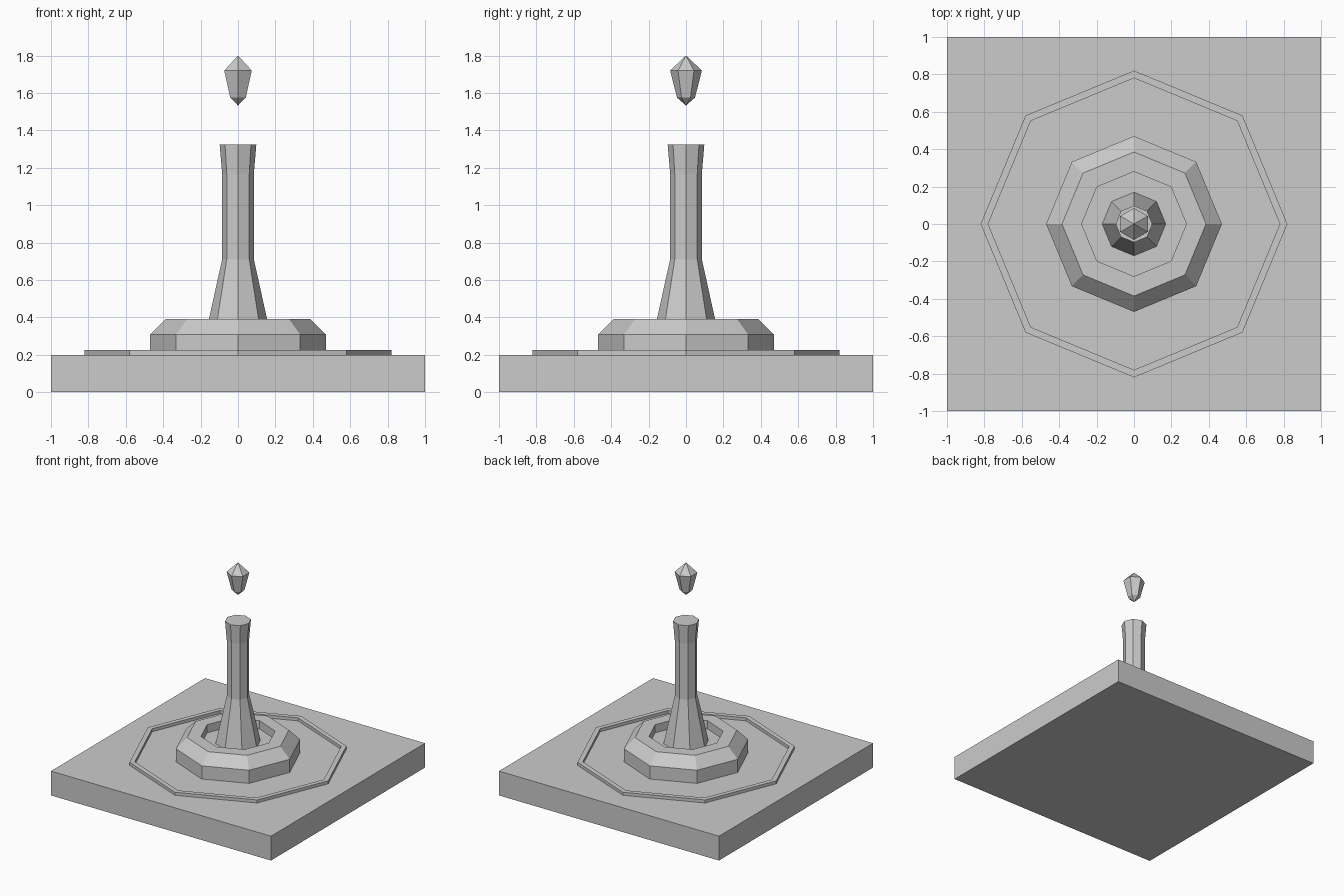
import bpy, bmesh
from math import cos, sin, pi

if "Cube" in bpy.data.objects:
    bpy.data.objects.remove(bpy.data.objects["Cube"])


def lathe(name, profile, sides=8, turn=0.0, closed=False):
    """Sweep a (radius, z) profile around z; radius 0 makes a point, open ends get flat caps."""
    bm = bmesh.new()
    rings = []
    for r, z in profile:
        if r == 0:
            rings.append([bm.verts.new((0, 0, z))] * sides)
        else:
            rings.append([bm.verts.new((r * cos(turn + 2 * pi * i / sides),
                                        r * sin(turn + 2 * pi * i / sides), z))
                          for i in range(sides)])
    pairs = list(zip(rings, rings[1:]))
    if closed:
        pairs.append((rings[-1], rings[0]))
    for a, b in pairs:
        for i in range(sides):
            j = (i + 1) % sides
            corners = list(dict.fromkeys([a[i], a[j], b[j], b[i]]))
            bm.faces.new(corners)
    if not closed:
        for ring, (r, z) in ((rings[0], profile[0]), (rings[-1], profile[-1])):
            if r > 0:
                bm.faces.new(ring)
    bmesh.ops.recalc_face_normals(bm, faces=bm.faces)
    mesh = bpy.data.meshes.new(name)
    bm.to_mesh(mesh)
    bm.free()
    obj = bpy.data.objects.new(name, mesh)
    bpy.context.collection.objects.link(obj)
    return obj


# Square ground slab
bpy.ops.mesh.primitive_cube_add(size=1, location=(0, 0, 0.1))
slab = bpy.context.object
slab.name = "base_slab"
slab.scale = (2, 2, 0.2)

# Thin raised border ring
lathe("border_ring", [(0.82, 0.2), (0.82, 0.225), (0.78, 0.225), (0.78, 0.2)], closed=True)

# Bevelled plinth with a shallow basin in its top
lathe("plinth_basin", [(0.47, 0.2), (0.47, 0.308), (0.385, 0.392), (0.28, 0.392), (0.28, 0.325)])

# Flared column
lathe("column", [(0.17, 0.325), (0.085, 0.71), (0.085, 1.17), (0.098, 1.325)])

# Floating crystal
lathe("crystal", [(0, 1.533), (0.048, 1.575), (0.085, 1.72), (0, 1.8)], sides=6, turn=pi / 2)
